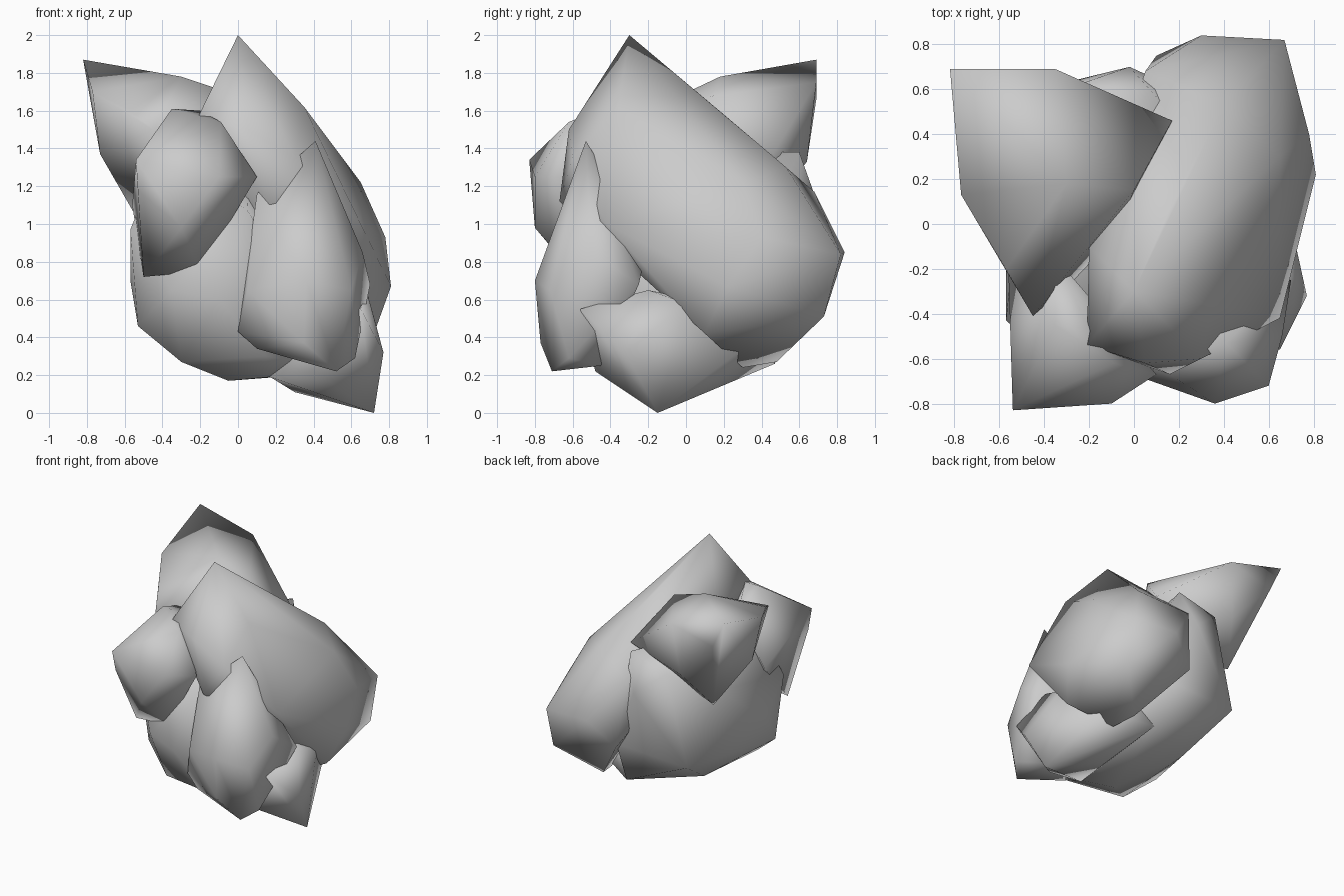
import bpy, bmesh


def lump(name, corners):
    """One faceted boulder: the convex hull of a few corner points, smooth shaded."""
    bm = bmesh.new()
    for c in corners:
        bm.verts.new(c)
    hull = bmesh.ops.convex_hull(bm, input=bm.verts)
    inside = {g for g in hull["geom_interior"] + hull["geom_unused"]
              if isinstance(g, bmesh.types.BMVert)}
    bmesh.ops.delete(bm, geom=list(inside), context='VERTS')
    bmesh.ops.recalc_face_normals(bm, faces=bm.faces)
    for f in bm.faces:
        f.smooth = True
    mesh = bpy.data.meshes.new(name)
    bm.to_mesh(mesh)
    bm.free()
    obj = bpy.data.objects.new(name, mesh)
    bpy.context.collection.objects.link(obj)
    return obj


# Tall main boulder with the peak, leaning to the back right
lump("main_boulder", [
    (0, -.3, 2), (.35, -.36, 1.62), (.22, .2, 1.58), (.4, .53, 1.3),
    (.65, .3, 1.22), (.3, .84, .85), (.67, .82, .84), (.78, .4, .93),
    (.81, .22, .67), (.67, .73, .51), (.4, .48, .27), (.45, .3, .24),
    (.72, .1, .42), (.65, -.42, 1), (-.21, -.54, 1.57), (.05, -.62, 1.5),
    (-.2, -.1, 1.57), (.05, .68, 1.17), (.1, .75, .65), (.16, -.67, 1.12),
    (.3, -.6, 1.35)])

# Pointed boulder jutting to the upper back left
lump("back_left_boulder", [
    (-.82, .69, 1.87), (-.35, .69, 1.75), (.17, .46, 1.37), (-.3, .18, 1.78),
    (-.77, .13, 1.7), (-.57, -.2, 1.6), (-.45, -.41, 1.5), (-.73, .2, 1.37),
    (-.72, .69, 1.66), (-.4, .64, 1.33), (-.54, .42, 1.04), (-.1, -.1, 1.2),
    (0, .15, 1.68)])

# Boulder at the front left
lump("front_left_boulder", [
    (-.54, -.83, 1.34), (-.35, -.45, 1.61), (-.2, -.47, 1.6), (-.1, -.8, 1.25),
    (-.53, -.8, 1.18), (-.3, -.8, .98), (.1, -.67, 1.25), (-.56, -.2, 1.1),
    (-.5, -.58, .72), (-.2, -.6, .75), (-.35, -.15, 1.5), (-.09, -.62, 1.54)])

# Upright slab at the front
lump("front_slab", [
    (.41, -.53, 1.44), (.1, -.63, 1.16), (.36, -.8, .7), (.05, -.69, .65),
    (.6, -.72, .65), (.66, -.5, .85), (.62, -.62, .29), (.52, -.71, .22),
    (.35, -.77, .37), (.1, -.66, .34), (0, -.64, .43), (.5, -.45, .25),
    (.2, -.2, .9), (.7, -.25, .68)])

# Low foot with its tip on the ground
lump("foot_boulder", [
    (.72, -.15, 0), (.77, -.32, .32), (.65, -.56, .55), (.68, -.2, .65),
    (.3, .05, .11), (.2, .47, .26), (.17, -.4, .19), (.4, -.48, .22),
    (.1, .5, .5), (.7, 0, .58), (.55, .3, .34)])

# Core filling the middle, the lower left and the back
lump("core_boulder", [
    (-.57, -.43, .97), (-.57, -.2, .7), (-.53, -.38, .46), (-.3, -.48, .27),
    (-.05, -.28, .17), (.17, -.38, .19), (-.1, -.68, .6), (-.43, .6, .57),
    (-.02, .7, 1.1), (-.5, .3, 1.1), (-.25, .62, 1.28), (.07, .6, 1.38),
    (.2, .47, .26), (.2, .6, .6), (-.3, .2, .32), (-.35, -.62, .65),
    (.05, -.66, 1.07), (.15, -.6, .3), (-.4, -.3, 1.4), (.6, 0, .22)])
